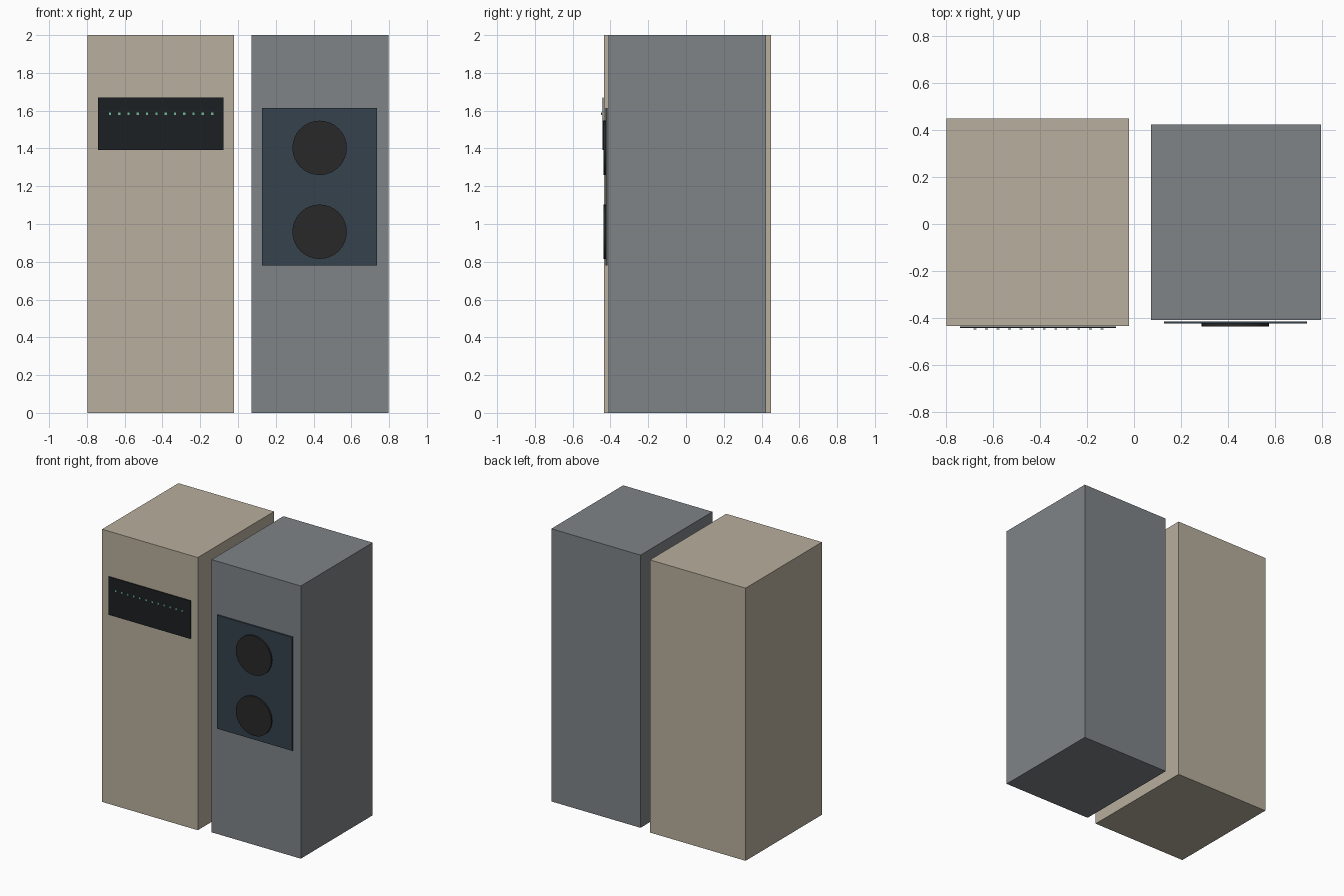
import bpy
from math import pi

if "Cube" in bpy.data.objects:
    bpy.data.objects.remove(bpy.data.objects["Cube"])


def material(name, rgb):
    m = bpy.data.materials.new(name)
    m.diffuse_color = (*rgb, 1)
    m.use_nodes = True
    m.node_tree.nodes["Principled BSDF"].inputs["Base Color"].default_value = m.diffuse_color
    return m


def finish(name, mat):
    ob = bpy.context.object
    ob.name = name
    ob.data.materials.append(mat)
    return ob


def box(name, x, y, z, mat):
    """Box from (min, max) pairs on each axis."""
    bpy.ops.mesh.primitive_cube_add(size=1, location=[sum(r) / 2 for r in (x, y, z)])
    ob = finish(name, mat)
    ob.scale = [r[1] - r[0] for r in (x, y, z)]
    bpy.ops.object.transform_apply(location=False, rotation=False, scale=True)
    return ob


beige = material("beige_paint", (0.48, 0.43, 0.34))
grey = material("grey_paint", (0.21, 0.23, 0.245))
black = material("black_panel", (0.012, 0.014, 0.016))
blue = material("dark_blue_panel", (0.035, 0.055, 0.075))
reel_mat = material("reel_dark", (0.022, 0.022, 0.022))
green = material("green_lamp", (0.15, 0.5, 0.3))

# Processor cabinet with its lamp panel
box("processor_cabinet", (-0.798, -0.022), (-0.435, 0.449), (0, 2), beige)
box("lamp_panel", (-0.742, -0.077), (-0.443, -0.436), (1.391, 1.67), black)

# Row of indicator lamps
for i in range(12):
    x = -0.678 + i * 0.0492
    box(f"lamp_{i + 1}", (x - 0.006, x + 0.006), (-0.449, -0.445), (1.577, 1.589), green)

# Tape cabinet with its drive panel
box("tape_cabinet", (0.072, 0.796), (-0.409, 0.424), (0, 2), grey)
box("drive_panel", (0.127, 0.737), (-0.425, -0.415), (0.781, 1.614), blue)

# Pair of tape reels
for label, z in (("upper", 1.403), ("lower", 0.959)):
    bpy.ops.mesh.primitive_cylinder_add(vertices=32, radius=0.144, depth=0.013,
                                        location=(0.432, -0.4305, z), rotation=(pi / 2, 0, 0))
    finish(f"{label}_tape_reel", reel_mat)
    bpy.ops.object.shade_smooth_by_angle()
